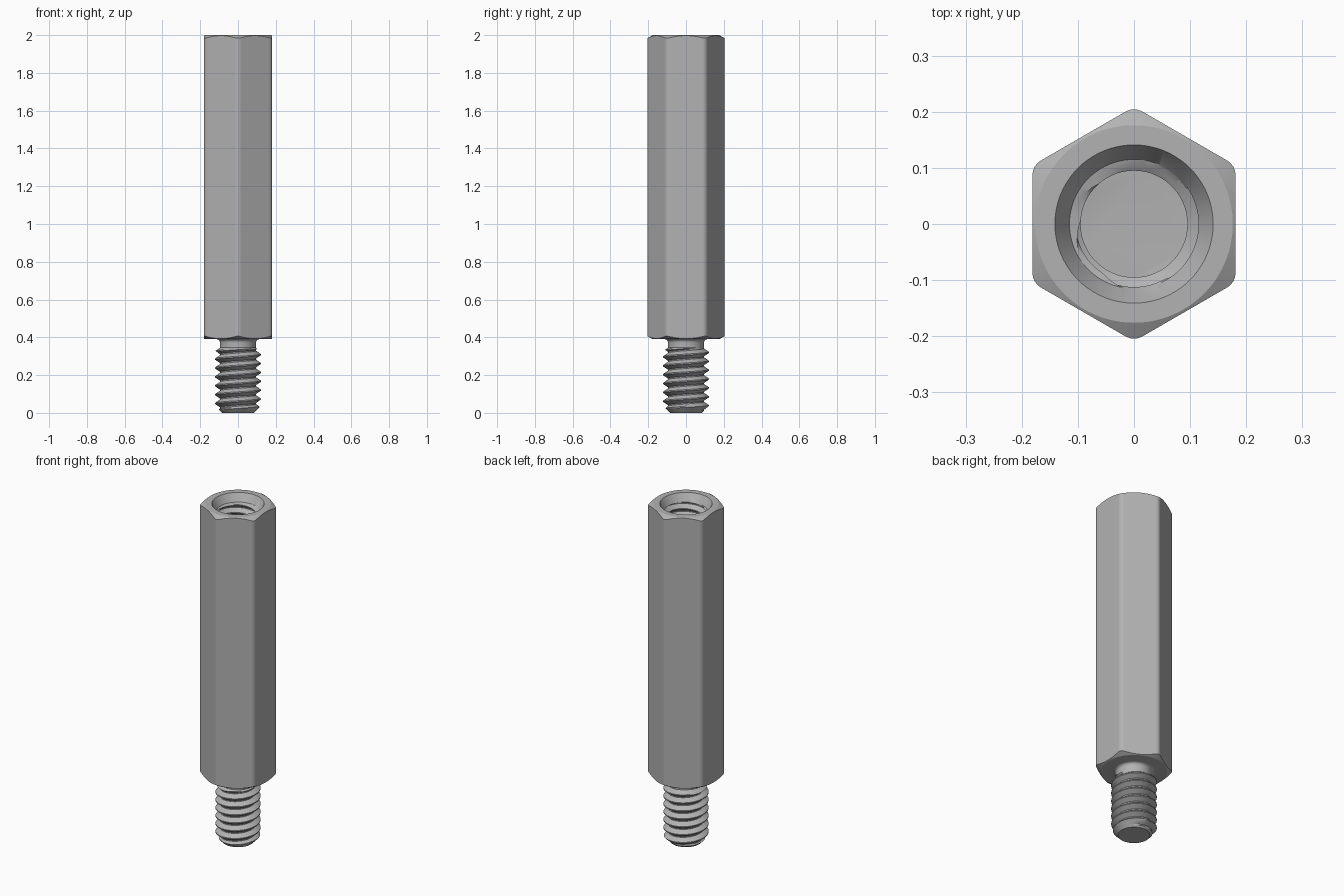
import bpy, bmesh, math

cube = bpy.data.objects.get("Cube")
if cube:
    bpy.data.objects.remove(cube, do_unlink=True)

N = 180            # columns around the axis
ROWS = 8           # thread rows per pitch
PITCH = 0.047
ROOT, CREST = 0.095, 0.121
APOTHEM, ROUND = 0.181, 0.03
TOP, BASE, FLAT = 2.0, 0.39, 0.176
BORE_TOP, BORE_END = 1.955, 1.3
THREAD_TOP = 0.345

steel = bpy.data.materials.new("steel_grey")
steel.use_nodes = True
steel.diffuse_color = (0.45, 0.45, 0.45, 1)
steel.node_tree.nodes["Principled BSDF"].inputs["Base Color"].default_value = (0.45, 0.45, 0.45, 1)


def hex_radius(t):
    """Radius of a hexagon with rounded corners at angle t."""
    sector = math.pi / 3
    a = abs((t + sector / 2) % sector - sector / 2)
    inner = APOTHEM - ROUND
    if APOTHEM * math.tan(a) <= inner * math.tan(sector / 2):
        return APOTHEM / math.cos(a)
    d, b = inner / math.cos(sector / 2), sector / 2 - a
    return d * math.cos(b) + math.sqrt(ROUND ** 2 - (d * math.sin(b)) ** 2)


def chamfer(t):
    return max(0, hex_radius(t) - FLAT) * math.tan(math.pi / 6)


def thread_profile(z, t):
    """Radius of a right-hand thread: flat root, flank, narrow crest, flank."""
    phase = (z / PITCH - t / math.tau) % 1 * 8
    lift = min(1, max(0, (4 - abs(phase - 4.5)) / 3 + 0.0))
    lift = min(1, max(0, (3.5 - abs(phase - 4.5)) / 3))
    return ROOT + (CREST - ROOT) * lift


def point(bm, r, t, z):
    return bm.verts.new((r * math.cos(t), r * math.sin(t), z))


def loft(bm, rings, cap=False):
    """Skin rings given as functions of angle returning (radius, height)."""
    loops = [[point(bm, f(t)[0], t, f(t)[1]) for t in angles] for f in rings]
    for a, b in zip(loops, loops[1:]):
        for i in range(N):
            j = (i + 1) % N
            bm.faces.new((a[i], a[j], b[j], b[i]))
    if cap:
        bm.faces.new(loops[0])


def helix_surface(bm, low, high, radius):
    """Thread skin whose rows follow the helix, trimmed flat at both ends."""
    first = math.floor(low / PITCH) * ROWS - ROWS
    last = math.ceil(high / PITCH) * ROWS + ROWS
    grid = {}
    for k in range(first, last + 1):
        for i, t in enumerate(angles):
            z = min(high, max(low, PITCH * (k / ROWS + t / math.tau)))
            grid[k, i] = point(bm, radius(z, t), t, z)
    for k in range(first, last - ROWS):
        for i in range(N):
            j, up = (i + 1, 0) if i < N - 1 else (0, ROWS)
            bm.faces.new((grid[k, i], grid[k + up, j], grid[k + 1 + up, j], grid[k + 1, i]))


def circle(r, z):
    return lambda t: (r, z)


def finish(bm, name):
    bmesh.ops.remove_doubles(bm, verts=bm.verts, dist=0.00002)
    bmesh.ops.dissolve_degenerate(bm, edges=bm.edges, dist=0.00001)
    bmesh.ops.recalc_face_normals(bm, faces=bm.faces)
    mesh = bpy.data.meshes.new(name)
    bm.to_mesh(mesh)
    bm.free()
    mesh.materials.append(steel)
    obj = bpy.data.objects.new(name, mesh)
    bpy.context.collection.objects.link(obj)
    bpy.ops.object.select_all(action='DESELECT')
    obj.select_set(True)
    bpy.context.view_layer.objects.active = obj
    bpy.ops.object.shade_smooth_by_angle(angle=math.radians(25))


angles = [math.tau * i / N for i in range(N)]


def bore_radius(z, t):
    if z >= BORE_TOP:
        return 0.115
    if z <= BORE_END:
        return ROOT
    return max(thread_profile(z, t), 0.115 - 4 * (BORE_TOP - z))


def stud_radius(z, t):
    tip, runout = 0.085 + z, ROOT + 1.5 * (THREAD_TOP - z)
    return min(thread_profile(z, t), tip, runout)


# Hexagonal body with threaded bore, countersink and chamfered ends,
# running down through the filleted neck to the threaded stud
bm = bmesh.new()
loft(bm, [circle(ROOT, BORE_END), circle(ROOT, BORE_END)], cap=True)
helix_surface(bm, BORE_END, BORE_TOP, bore_radius)
fillet = [circle(ROOT + 0.018 * (1 - math.sin(a)), BASE - 0.018 * (1 - math.cos(a)))
          for a in (math.pi / 2 * s / 5 for s in range(6))]
loft(bm, [
    circle(0.115, BORE_TOP),
    circle(0.141, TOP),
    circle(FLAT, TOP),
    lambda t: (hex_radius(t), TOP - chamfer(t)),
    lambda t: (hex_radius(t), BASE + chamfer(t)),
    circle(FLAT, BASE),
] + fillet + [circle(ROOT, THREAD_TOP)])
helix_surface(bm, 0, THREAD_TOP, stud_radius)
loft(bm, [circle(0.085, 0), circle(0.085, 0)], cap=True)
finish(bm, "hex_standoff")
